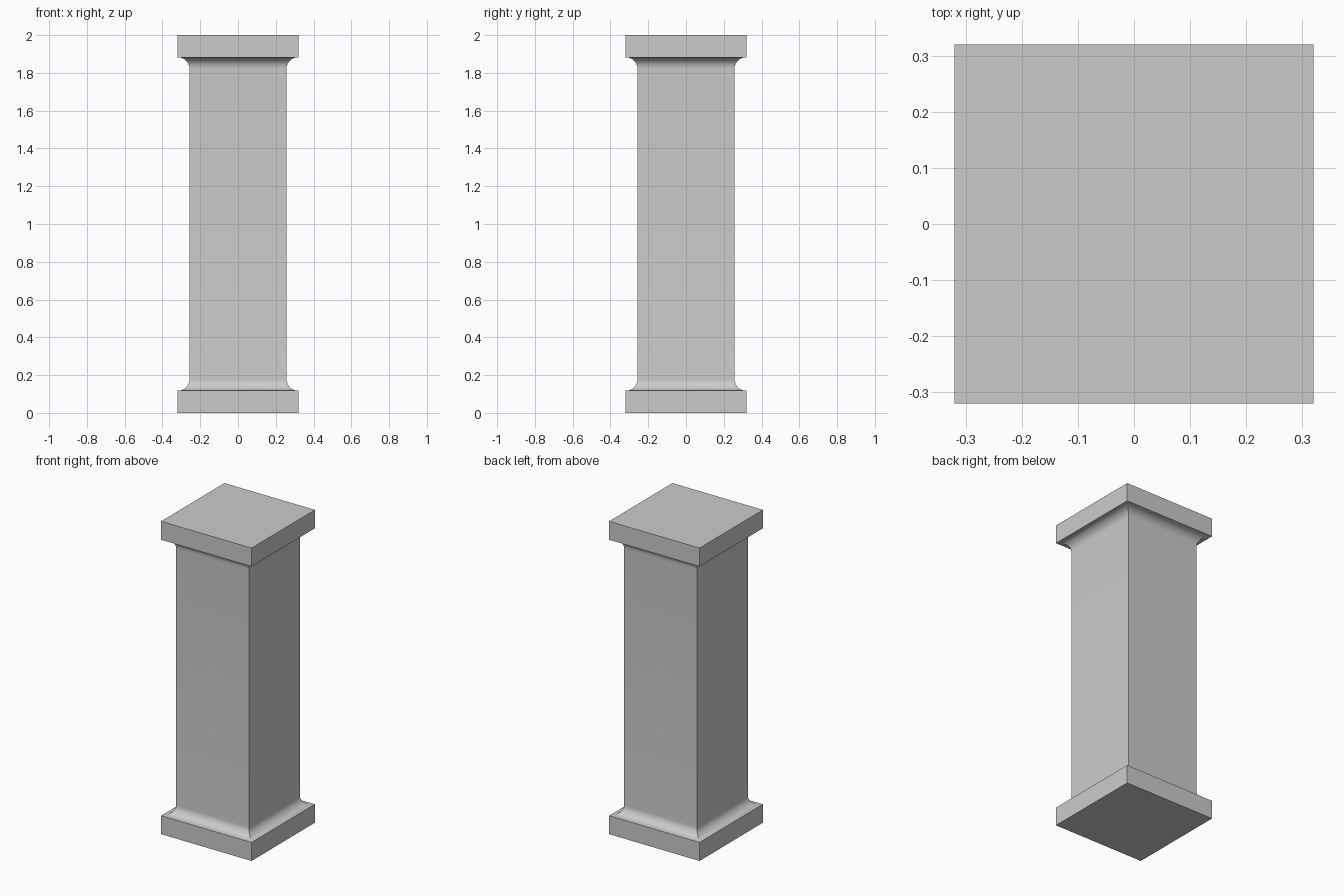
import bpy, bmesh
from math import sin, cos, pi

if "Cube" in bpy.data.objects:
    bpy.data.objects.remove(bpy.data.objects["Cube"])

HEIGHT, SLAB, HALF, SHAFT = 2.0, 0.118, 0.32, 0.257
R = 0.06      # cove radius
STEPS = 10

# Lower half of the profile (half width, z): slab, then concave cove into the shaft
lower = [(HALF, 0.0), (HALF, SLAB)]
for i in range(STEPS + 1):
    a = pi / 2 * i / STEPS
    lower.append((SHAFT + R - R * sin(a), SLAB + R - R * cos(a)))

# Upper half mirrors the lower one
profile = lower + [(w, HEIGHT - z) for w, z in reversed(lower)]

# Square rings bridged into one closed pillar
bm = bmesh.new()
rings = [[bm.verts.new((sx * w, sy * w, z))
          for sx, sy in ((-1, -1), (1, -1), (1, 1), (-1, 1))]
         for w, z in profile]
for a, b in zip(rings, rings[1:]):
    for i in range(4):
        j = (i + 1) % 4
        bm.faces.new((a[i], a[j], b[j], b[i]))
bm.faces.new(rings[0][::-1])
bm.faces.new(rings[-1])
bmesh.ops.recalc_face_normals(bm, faces=bm.faces[:])

mesh = bpy.data.meshes.new("square_pillar")
bm.to_mesh(mesh)
bm.free()
pillar = bpy.data.objects.new("square_pillar", mesh)
bpy.context.collection.objects.link(pillar)

# Smooth coves, sharp corners
bpy.context.view_layer.objects.active = pillar
pillar.select_set(True)
bpy.ops.object.shade_smooth_by_angle(angle=pi / 6)
